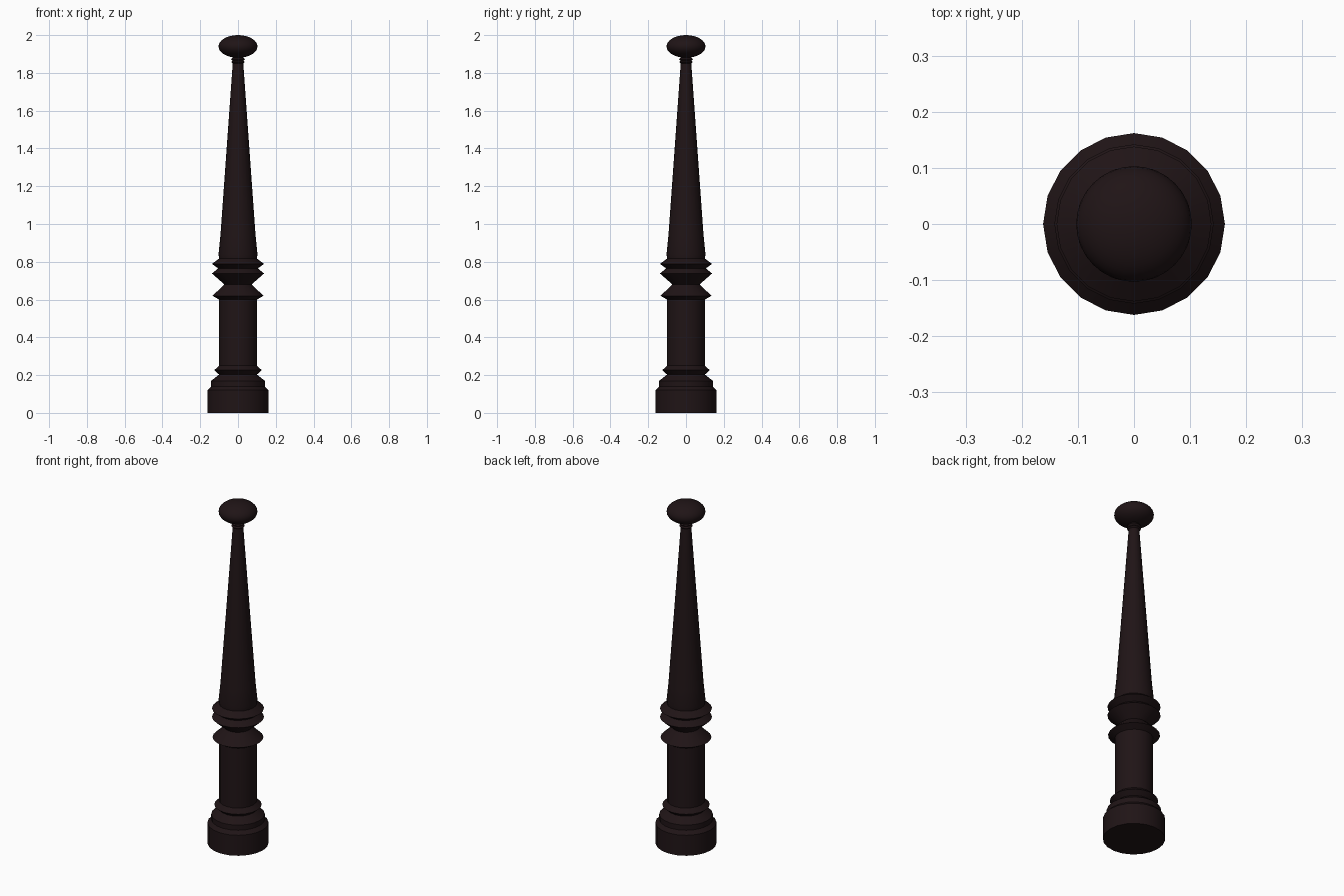
import bpy, bmesh
from math import sin, cos, pi, radians

if "Cube" in bpy.data.objects:
    bpy.data.objects.remove(bpy.data.objects["Cube"])

wood = bpy.data.materials.new("dark_wood")
wood.diffuse_color = (0.014, 0.007, 0.008, 1)
wood.use_nodes = True
wood.node_tree.nodes["Principled BSDF"].inputs["Base Color"].default_value = wood.diffuse_color


def finish(ob, angle):
    ob.data.materials.append(wood)
    bpy.ops.object.select_all(action='DESELECT')
    ob.select_set(True)
    bpy.context.view_layer.objects.active = ob
    bpy.ops.object.shade_smooth_by_angle(angle=radians(angle))


def lathe(name, profile, sides=20, angle=30):
    """Turn a (radius, height) profile around z, capped at both ends."""
    bm = bmesh.new()
    rings = [[bm.verts.new((r * cos(2 * pi * i / sides), r * sin(2 * pi * i / sides), z))
              for i in range(sides)] for r, z in profile]
    for a, b in zip(rings, rings[1:]):
        for i in range(sides):
            j = (i + 1) % sides
            bm.faces.new((a[i], a[j], b[j], b[i]))
    bm.faces.new(rings[0][::-1])
    bm.faces.new(rings[-1])
    me = bpy.data.meshes.new(name)
    bm.to_mesh(me)
    bm.free()
    ob = bpy.data.objects.new(name, me)
    bpy.context.collection.objects.link(ob)
    finish(ob, angle)


# Turned post: stepped base, column, bead rings, tapered shaft, neck rings
lathe("turned_post", [
    (0.162, 0), (0.162, 0.12), (0.142, 0.14), (0.142, 0.17), (0.10, 0.203),
    (0.126, 0.226), (0.10, 0.25),
    (0.10, 0.60), (0.135, 0.62), (0.072, 0.68), (0.138, 0.738),
    (0.105, 0.765), (0.138, 0.789), (0.10, 0.817),
    (0.103, 0.84), (0.093, 0.94), (0.028, 1.85),
    (0.036, 1.857), (0.028, 1.864), (0.036, 1.872), (0.028, 1.88), (0.028, 1.90),
])

# Flattened ball finial
bpy.ops.mesh.primitive_uv_sphere_add(segments=32, ring_count=16, radius=1,
                                     location=(0, 0, 1.94))
ball = bpy.context.object
ball.name = "finial_ball"
ball.scale = (0.103, 0.103, 0.06)
bpy.ops.object.transform_apply(location=False, rotation=False, scale=True)
finish(ball, 40)
